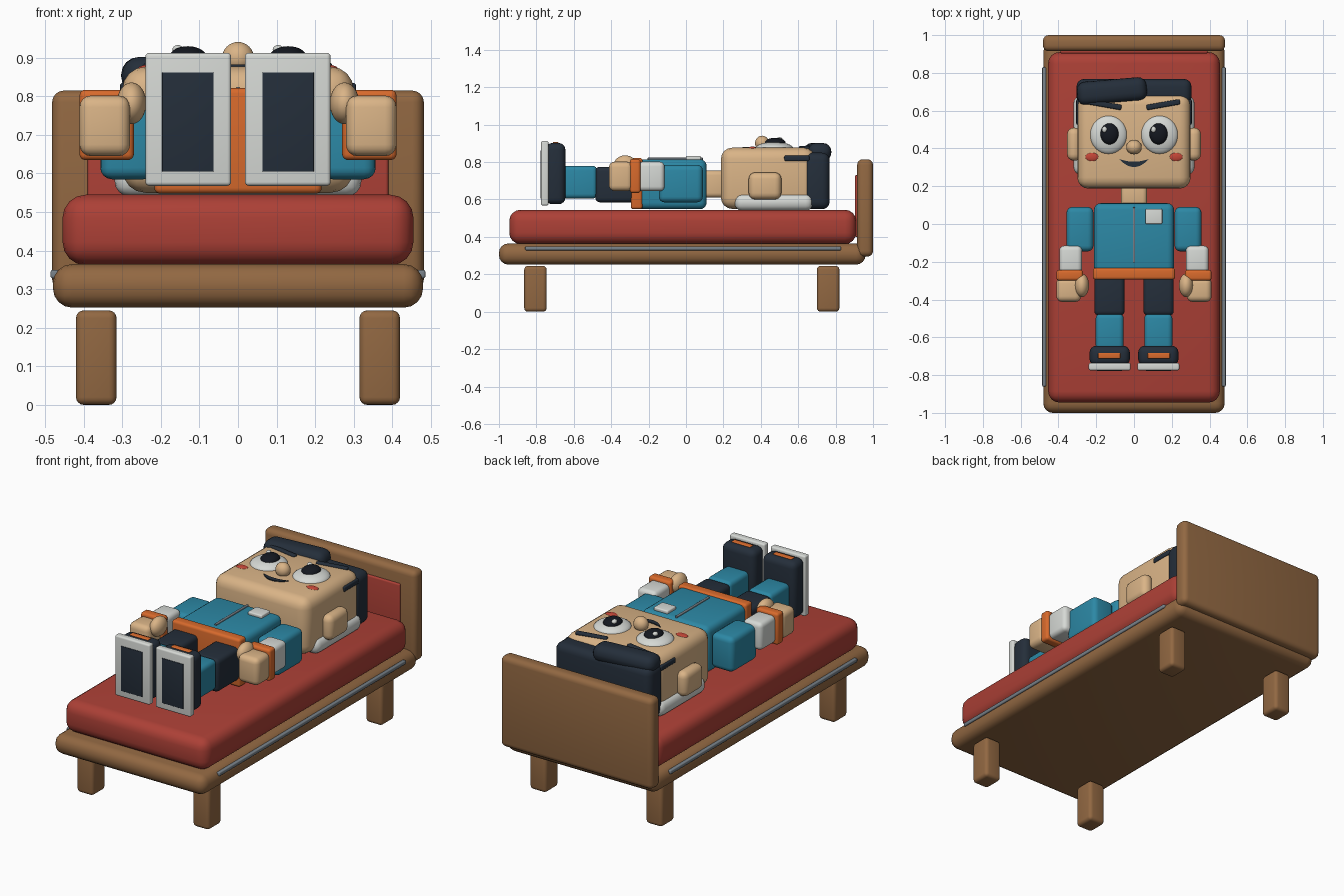
import bpy, bmesh, math
from mathutils import Matrix, Vector

cube = bpy.data.objects.get("Cube")
if cube:
    bpy.data.objects.remove(cube, do_unlink=True)


def material(name, r, g, b):
    """Flat material from 0-255 display values."""
    lin = [((c / 255 + 0.055) / 1.055) ** 2.4 for c in (r, g, b)] + [1]
    m = bpy.data.materials.new(name)
    m.use_nodes = True
    m.diffuse_color = lin
    m.node_tree.nodes["Principled BSDF"].inputs["Base Color"].default_value = lin
    return m


WOOD = material("wood", 146, 104, 66)
RED = material("red fabric", 172, 64, 54)
SKIN = material("skin", 218, 180, 135)
TEAL = material("teal cloth", 44, 136, 165)
ORANGE = material("orange trim", 216, 106, 44)
NAVY = material("navy", 36, 46, 58)
WHITE = material("off white", 214, 217, 213)
METAL = material("grey metal", 120, 130, 138)
BLACK = material("pupil black", 20, 24, 32)
BLUSH = material("blush red", 195, 70, 55)


def finish(name, bm, mat):
    mesh = bpy.data.meshes.new(name)
    bmesh.ops.recalc_face_normals(bm, faces=bm.faces)
    bm.to_mesh(mesh)
    bm.free()
    mesh.materials.append(mat)
    ob = bpy.data.objects.new(name, mesh)
    bpy.context.collection.objects.link(ob)
    bpy.ops.object.select_all(action='DESELECT')
    ob.select_set(True)
    bpy.context.view_layer.objects.active = ob
    bpy.ops.object.shade_smooth_by_angle(angle=math.radians(35))
    return ob


def box(name, mat, x, y, z, r=0.02, turn=0):
    """Rounded box from (min, max) ranges, turned about z in degrees."""
    spans = (x, y, z)
    size = [b - a for a, b in spans]
    centre = Vector([(a + b) / 2 for a, b in spans])
    bm = bmesh.new()
    bmesh.ops.create_cube(bm, size=1)
    bmesh.ops.scale(bm, vec=size, verts=bm.verts)
    bmesh.ops.bevel(bm, geom=bm.edges[:], offset=min(r, min(size) * 0.48),
                    segments=4, profile=0.5, affect='EDGES')
    bm.transform(Matrix.Translation(centre) @ Matrix.Rotation(math.radians(turn), 4, 'Z'))
    return finish(name, bm, mat)


def ball(name, mat, centre, radii):
    bm = bmesh.new()
    bmesh.ops.create_uvsphere(bm, u_segments=32, v_segments=16, radius=1)
    bmesh.ops.scale(bm, vec=radii, verts=bm.verts)
    bmesh.ops.translate(bm, vec=centre, verts=bm.verts)
    return finish(name, bm, mat)


def pair(name, make, mat, x, *rest):
    """Make a rounded box on both sides of the body."""
    make("left_" + name, mat, x, *rest)
    make("right_" + name, mat, (-x[1], -x[0]), *rest)


# Bed
box("bed_frame", WOOD, (-.48, .48), (-1, .96), (.252, .365), .05)
box("mattress", RED, (-.455, .455), (-.945, .91), (.362, .545), .06)
box("headboard", WOOD, (-.482, .482), (.915, 1), (.295, .815), .03)
box("headboard_panel", RED, (-.39, .39), (.903, .925), (.4, .73), .008)
pair("side_rail", box, METAL, (.465, .486), (-.86, .83), (.328, .35), .006)
for end, y in (("front", (-.865, -.745)), ("back", (.7, .82))):
    pair(end + "_bed_leg", box, WOOD, (.315, .42), y, (0, .245), .02)
box("pillow", WHITE, (-.32, .32), (.26, .68), (.54, .63), .04)

# Head and hair
box("head", SKIN, (-.3, .3), (.187, .69), (.55, .877), .06)
box("neck", SKIN, (-.07, .07), (.09, .21), (.61, .755), .025)
pair("ear", box, SKIN, (.28, .354), (.335, .51), (.6, .745), .035)
box("back_hair", NAVY, (-.304, .304), (.63, .768), (.548, .85), .04)
pair("sideburn", box, NAVY, (.27, .306), (.525, .66), (.805, .835), .008)
box("fringe", NAVY, (-.302, .068), (.64, .765), (.805, .902), .045, 5)

# Face
for side, s in (("left", 1), ("right", -1)):
    ball(side + "_eye", WHITE, (s * .135, .472, .872), (.098, .102, .036))
    ball(side + "_pupil", BLACK, (s * .13, .477, .902), (.048, .056, .028))
    ball(side + "_eye_glint", WHITE, (s * .13 - .026, .5, .921), (.014, .016, .012))
    ball(side + "_cheek", BLUSH, (s * .222, .355, .873), (.036, .024, .01))
    c = s * .155
    box(side + "_eyebrow", NAVY, (c - .09, c + .09), (.618, .646), (.868, .887), .008, s * 10)
ball("nose", SKIN, (0, .407, .9), (.041, .038, .041))

# Smile: crescent between a deep and a shallow arc
steps = [i / 8 - 1 for i in range(17)]
outline = [(t * .08, .302 + .043 * t * t) for t in steps]
outline += [(t * .08, .33 + .015 * t * t) for t in reversed(steps[1:-1])]
bm = bmesh.new()
face = bm.faces.new([bm.verts.new((x, y, .873)) for x, y in outline])
extruded = bmesh.ops.extrude_face_region(bm, geom=[face])["geom"]
bmesh.ops.translate(bm, vec=(0, 0, .009),
                    verts=[v for v in extruded if isinstance(v, bmesh.types.BMVert)])
finish("smile", bm, NAVY)

# Torso and clothing trim
box("torso", TEAL, (-.212, .212), (-.26, .11), (.548, .815), .035)
box("belt", ORANGE, (-.217, .217), (-.295, -.232), (.548, .822), .015)
box("zipper", METAL, (-.006, .006), (-.205, .09), (.81, .824), .004)
box("chest_pocket", WHITE, (.06, .15), (0, .08), (.81, .832), .007)

# Arms
pair("upper_arm", box, TEAL, (.215, .357), (-.145, .09), (.585, .785), .03)
pair("cuff", box, WHITE, (.275, .395), (-.26, -.115), (.645, .802), .025)
pair("wristband", box, ORANGE, (.27, .411), (-.3, -.243), (.635, .817), .015)
pair("hand", box, SKIN, (.28, .411), (-.412, -.285), (.645, .802), .03)
for side, s in (("left", 1), ("right", -1)):
    ball(side + "_thumb", SKIN, (s * .276, -.325, .782), (.038, .062, .054))

# Legs and shoes
pair("thigh", box, NAVY, (.05, .21), (-.485, -.26), (.585, .775), .025)
pair("shin", box, TEAL, (.055, .203), (-.665, -.475), (.605, .78), .025)
pair("shoe", box, NAVY, (.022, .235), (-.75, -.645), (.575, .902), .035)
pair("shoe_stripe", box, ORANGE, (.072, .19), (-.712, -.682), (.895, .908), .005)
pair("sole", box, WHITE, (.018, .24), (-.775, -.735), (.568, .913), .01)
pair("sole_panel", box, NAVY, (.063, .197), (-.778, -.77), (.605, .862), .002)
